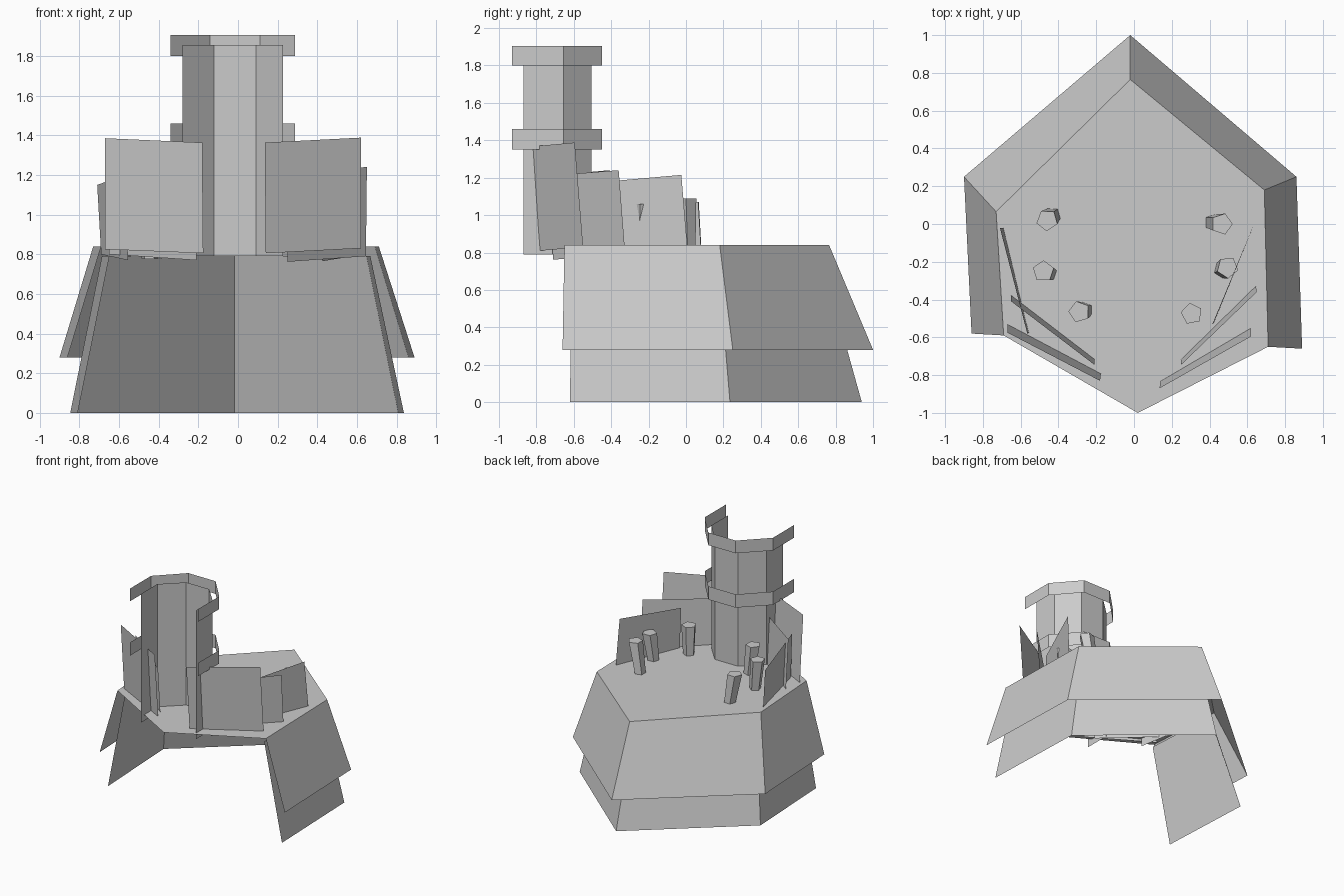
import bpy, math
from mathutils import Vector

if "Cube" in bpy.data.objects:
    bpy.data.objects.remove(bpy.data.objects["Cube"])


def add_mesh(name, verts, faces):
    mesh = bpy.data.meshes.new(name)
    mesh.from_pydata(verts, [], faces)
    mesh.update()
    obj = bpy.data.objects.new(name, mesh)
    bpy.context.collection.objects.link(obj)
    return obj


def strip(name, low, high, z0, z1):
    """Open band of wall faces between two matching plan outlines."""
    n = len(low)
    verts = [(x, y, z0) for x, y in low] + [(x, y, z1) for x, y in high]
    return add_mesh(name, verts, [(i, i + 1, n + i + 1, n + i) for i in range(n - 1)])


def scaled(points, k):
    return [(x * k, y * k) for x, y in points]


# Platform: flat deck with two layers of flared skirt, open at the front
rim = [(.71, -.65), (.69, .18), (-.02, .765), (-.73, .065), (-.69, -.59)]
hem = [(.89, -.66), (.86, .25), (-.02, 1.0), (-.90, .25), (-.86, -.58)]
deck = rim + [(.02, -1.0)]
add_mesh("deck", [(x, y, .84) for x, y in deck], [tuple(range(6))])
strip("upper_skirt", hem, rim, .28, .84)
strip("lower_skirt", scaled(hem, .94), scaled(rim, .94), 0, .79)

# Tower: five sides of an octagon, open to the front, with two bands
wall = [(.226, -.87), (.226, -.655), (.09, -.505), (-.12, -.505), (-.28, -.655), (-.28, -.87)]
band = [(.287, -.93), (.287, -.655), (.11, -.45), (-.14, -.45), (-.34, -.65), (-.34, -.925)]
strip("tower_wall", wall, wall, .79, 1.855)
strip("tower_middle_band", band, band, 1.35, 1.46)
strip("tower_top_band", band, band, 1.80, 1.905)

# Leaning wall panels: bottom inner, bottom outer, top outer, top inner
panels = {
    "front_panel_right": [(.14, -.83, .805), (.62, -.55, .83), (.62, -.595, 1.388), (.135, -.87, 1.363)],
    "front_panel_left": [(-.175, -.79, .805), (-.67, -.53, .825), (-.67, -.575, 1.385), (-.18, -.83, 1.363)],
    "middle_panel_right": [(.25, -.71, .762), (.645, -.325, .79), (.65, -.36, 1.24), (.25, -.745, 1.21)],
    "middle_panel_left": [(-.21, -.71, .77), (-.65, -.375, .80), (-.65, -.41, 1.24), (-.21, -.745, 1.21)],
    "rear_panel_right": [(.425, -.52, .765), (.64, .01, .80), (.625, -.025, 1.215), (.415, -.53, 1.17)],
    "rear_panel_left": [(-.555, -.575, .77), (-.69, -.02, .80), (-.71, -.02, 1.15), (-.565, -.58, 1.2)],
}
for name, corners in panels.items():
    add_mesh(name, corners, [(0, 1, 2, 3)])


# Posts: five-sided, narrower at the foot, each leaning a little
def post(name, x, y, dx, dy, top, turn):
    verts = []
    for cx, cy, r, z in ((x + dx, y + dy, .042, .775), (x, y, .058, top)):
        for i in range(5):
            a = turn + math.tau * i / 5
            verts.append((cx + r * math.cos(a), cy + r * math.sin(a), z))
    sides = [(i, (i + 1) % 5, 5 + (i + 1) % 5, 5 + i) for i in range(5)]
    add_mesh(name, verts, sides + [(4, 3, 2, 1, 0), (5, 6, 7, 8, 9)])


posts = [
    (-.46, .02, .035, .03, 1.07, .9),
    (-.48, -.25, .035, -.01, 1.09, .3),
    (-.29, -.465, .035, .01, 1.08, .6),
    (.465, .0, -.06, .01, 1.09, .0),
    (.495, -.23, -.035, -.015, 1.06, 1.0),
    (.305, -.475, .0, .0, 1.08, .5),
]
for i, p in enumerate(posts):
    post(f"post_{i + 1}", *p)
